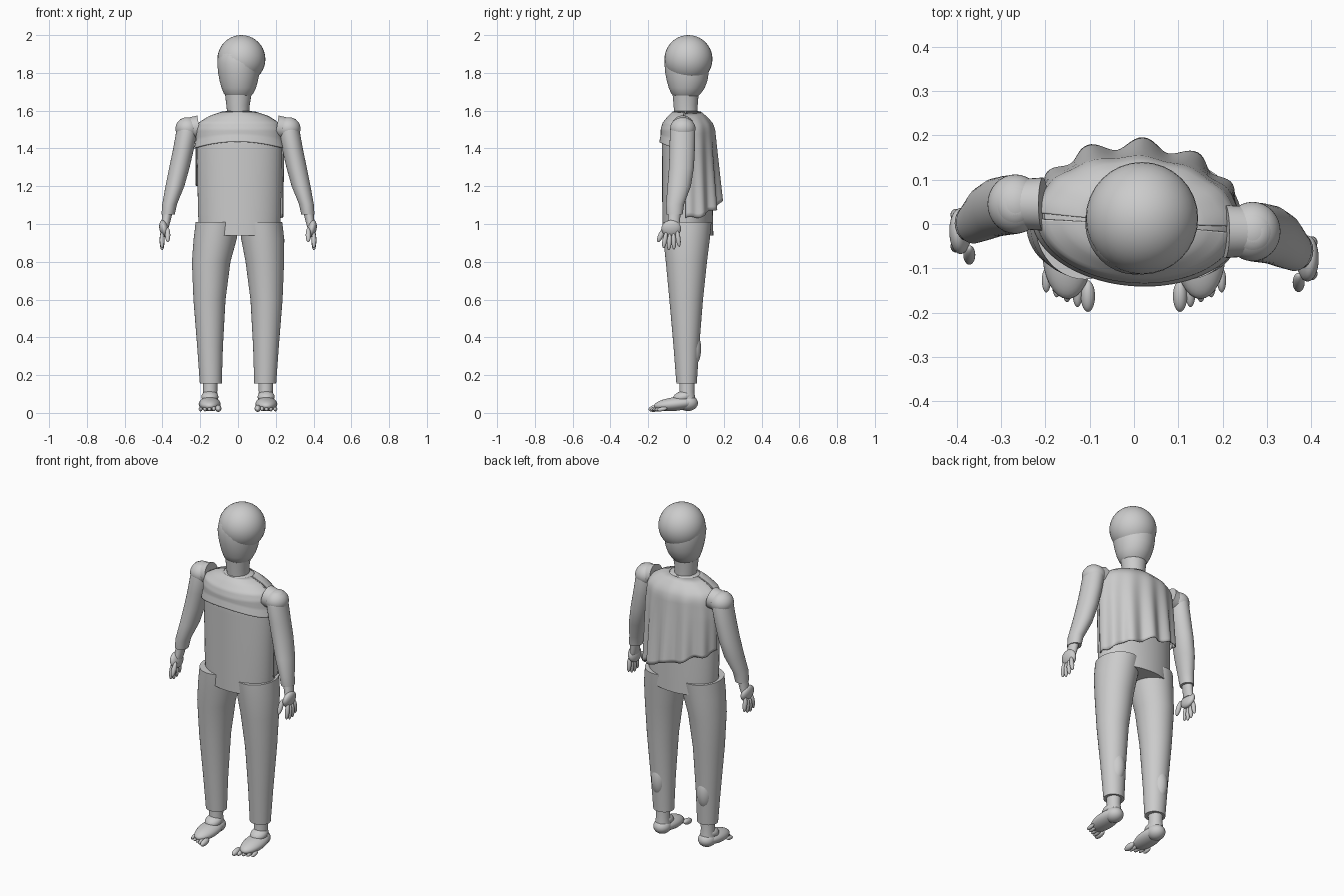
import bpy, bmesh, math
from mathutils import Vector, Matrix

if "Cube" in bpy.data.objects:
    bpy.data.objects.remove(bpy.data.objects["Cube"])

GREY = (0.6, 0.6, 0.6, 1)
mat = bpy.data.materials.new("light grey")
mat.use_nodes = True
mat.diffuse_color = GREY
mat.node_tree.nodes["Principled BSDF"].inputs["Base Color"].default_value = GREY


def finish(name, bm, angle=40):
    bmesh.ops.recalc_face_normals(bm, faces=bm.faces[:])
    mesh = bpy.data.meshes.new(name)
    bm.to_mesh(mesh)
    bm.free()
    obj = bpy.data.objects.new(name, mesh)
    bpy.context.collection.objects.link(obj)
    mesh.materials.append(mat)
    bpy.ops.object.select_all(action="DESELECT")
    obj.select_set(True)
    bpy.context.view_layer.objects.active = obj
    bpy.ops.object.shade_smooth_by_angle(angle=math.radians(angle))
    return obj


def ellipsoid(name, centre, radii, tilt=0, axis="X"):
    bm = bmesh.new()
    bmesh.ops.create_uvsphere(bm, u_segments=32, v_segments=20, radius=1)
    m = Matrix.Translation(centre) @ Matrix.Rotation(math.radians(tilt), 4, axis)
    bmesh.ops.transform(bm, matrix=m @ Matrix.Diagonal((*radii, 1)), verts=bm.verts[:])
    return finish(name, bm)


def loft(name, rings, turn=0, segments=48):
    """Skin level elliptical rings given as (x, y, z, rx, ry)."""
    bm = bmesh.new()
    loops = []
    spin = Matrix.Rotation(math.radians(turn), 3, "Z")
    for x, y, z, rx, ry in rings:
        loop = []
        for i in range(segments):
            a = math.tau * i / segments
            p = spin @ Vector((rx * math.cos(a), ry * math.sin(a), 0))
            loop.append(bm.verts.new(p + Vector((x, y, z))))
        loops.append(loop)
    for low, high in zip(loops, loops[1:]):
        for i in range(segments):
            j = (i + 1) % segments
            bm.faces.new((low[i], low[j], high[j], high[i]))
    bm.faces.new(loops[0])
    bm.faces.new(loops[-1])
    return finish(name, bm)


# Torso, running down between the tops of the legs
TURN = -4
TORSO = [(0.008, 0.01, 0.94, 0.212, 0.134), (0.008, 0.009, 1.05, 0.22, 0.134),
         (0.008, 0.006, 1.4, 0.226, 0.132), (0.006, 0.005, 1.5, 0.22, 0.132),
         (0.004, 0.005, 1.535, 0.207, 0.122), (0.004, 0.004, 1.57, 0.15, 0.093),
         (0.004, 0.003, 1.597, 0.07, 0.064)]
loft("torso", TORSO, TURN)


def torso_point(angle, z, offset):
    for a, b in zip(TORSO, TORSO[1:]):
        if z <= b[2]:
            break
    t = (z - a[2]) / (b[2] - a[2])
    x, y, _, rx, ry = [p + (q - p) * t for p, q in zip(a, b)]
    p = Vector(((rx + offset) * math.cos(angle), (ry + offset) * math.sin(angle), z))
    p.rotate(Matrix.Rotation(math.radians(TURN), 3, "Z"))
    return p + Vector((x, y, 0))


def cloth(name, start, end, bottom, offset):
    """Thin sheet draped on the torso between two angles."""
    bm = bmesh.new()
    cols, rows, top = 96, 24, 1.593
    grid = []
    for i in range(cols + 1):
        a = math.radians(start + (end - start) * i / cols)
        low = bottom(a)
        grid.append([bm.verts.new(torso_point(a, top + (low - top) * j / rows,
                                              offset(a, j / rows)))
                     for j in range(rows + 1)])
    for p, q in zip(grid, grid[1:]):
        for j in range(rows):
            bm.faces.new((p[j], q[j], q[j + 1], p[j + 1]))
    obj = finish(name, bm, 60)
    mod = obj.modifiers.new("thickness", "SOLIDIFY")
    mod.thickness = 0.005
    mod.offset = 0
    return obj


# Pleated back cloth with a slanted hem, and a short bib on the chest
def back_hem(a):
    return 1.115 - 0.085 * math.cos(a) + 0.008 * math.sin(9 * a)


def back_wave(a, t):
    middle = math.sin(a)
    return 0.006 + t * middle * (0.032 + 0.014 * math.cos(13 * (a - math.pi / 2)))


cloth("back_cloth", 2, 178, back_hem, back_wave)
cloth("chest_bib", 184, 356, lambda a: 1.4 + 0.035 * math.sin(a) ** 2,
      lambda a, t: 0.004 + 0.008 * max(0, (t - 0.75) * 4))

# Neck and head: a round skull set over a tapered face
loft("neck", [(0.002, 0, 1.58, 0.058, 0.062), (0, -0.002, 1.63, 0.062, 0.064),
              (0.002, -0.002, 1.7, 0.072, 0.07)])
loft("face", [(0.003, 0, 1.678, 0.066, 0.066), (0.003, 0, 1.69, 0.078, 0.078),
              (0.004, 0.004, 1.72, 0.091, 0.095), (0.004, 0.006, 1.76, 0.102, 0.108),
              (0.004, 0.005, 1.8, 0.109, 0.115), (0.003, 0.004, 1.85, 0.113, 0.118),
              (0.006, 0.005, 1.9, 0.108, 0.112), (0.01, 0.01, 1.95, 0.08, 0.085)])
ellipsoid("skull", (0.018, 0.013, 1.873), (0.127, 0.127, 0.127))

# Legs, calves and feet
for s, side in ((1, "left"), (-1, "right")):
    c = 0.005
    loft(side + "_trouser_leg", [
        (s * 0.144, 0.003, 0.155, 0.058, 0.054), (s * 0.148, 0.002, 0.35, 0.068, 0.068),
        (s * 0.151, 0.001, 0.6, 0.085, 0.089), (s * 0.142, 0.002, 0.8, 0.102, 0.109),
        (s * 0.126 + c, 0.003, 0.92, 0.114, 0.123), (s * 0.116 + c, 0.005, 1.01, 0.113, 0.13)])
    ellipsoid(side + "_calf", (s * 0.15, 0.03, 0.34), (0.045, 0.05, 0.1))
    loft(side + "_ankle", [(s * 0.147, 0.006, 0.06, 0.043, 0.046),
                           (s * 0.147, 0.005, 0.11, 0.037, 0.039),
                           (s * 0.147, 0.005, 0.2, 0.04, 0.042)])
    ellipsoid(side + "_heel", (s * 0.147, 0.01, 0.052), (0.048, 0.053, 0.042))
    ellipsoid(side + "_foot", (s * 0.15, -0.055, 0.047), (0.058, 0.115, 0.036), 6)
    ellipsoid(side + "_instep", (s * 0.149, -0.015, 0.085), (0.045, 0.055, 0.032), 14)
    for i in range(5):
        r = 0.016 if i == 0 else 0.012 - i * 0.0005
        ellipsoid(f"{side}_toe_{i + 1}",
                  (s * (0.104 + i * 0.0235), -0.163 + 0.009 * i, 0.024 - i * 0.001),
                  (r, 0.036 - i * 0.002, r * 1.1), 10)

# Arms and hands; the right side is set further back
for s, side, dy in ((1, "left", 0), (-1, "right", 0.062)):
    loft(side + "_sleeve", [
        (s * 0.37, -0.06 + dy, 1.05, 0.035, 0.042), (s * 0.362, -0.058 + dy, 1.105, 0.039, 0.048),
        (s * 0.334, -0.036 + dy, 1.2, 0.05, 0.062), (s * 0.31, -0.024 + dy, 1.3, 0.054, 0.066),
        (s * 0.288, -0.02 + dy, 1.4, 0.055, 0.067), (s * 0.272, -0.018 + dy, 1.49, 0.055, 0.067),
        (s * 0.27, -0.018 + dy, 1.53, 0.05, 0.058), (s * 0.268, -0.018 + dy, 1.555, 0.038, 0.038),
        (s * 0.268, -0.018 + dy, 1.562, 0.02, 0.02)])
    ellipsoid(side + "_shoulder", (s * 0.268, -0.017 + dy, 1.505), (0.063, 0.067, 0.06))
    bm = bmesh.new()
    m = (Matrix.Translation((s * 0.235, -0.017 + dy, 1.51))
         @ Matrix.Rotation(math.radians(-s * 80), 4, "Y"))
    bmesh.ops.create_cone(bm, cap_ends=True, segments=32, radius1=0.056, radius2=0.06,
                          depth=0.06, matrix=m)
    finish(side + "_sleeve_opening", bm)

    # Wrist, palm and digits
    loft(side + "_wrist", [(s * 0.388, -0.07 + dy, 0.985, 0.022, 0.035),
                           (s * 0.38, -0.064 + dy, 1.02, 0.024, 0.032),
                           (s * 0.37, -0.06 + dy, 1.08, 0.028, 0.034)])
    ellipsoid(side + "_palm", (s * 0.392, -0.078 + dy, 0.975), (0.024, 0.052, 0.046), s * 12, "Y")
    for i in range(4):
        ellipsoid(f"{side}_finger_{i + 1}",
                  (s * 0.402, -0.112 + dy + i * 0.0235, 0.915 + (0, -0.01, -0.006, 0.008)[i]),
                  (0.0125, 0.0125, 0.044), -10 + i * 6)
    ellipsoid(side + "_thumb", (s * 0.372, -0.132 + dy, 0.942), (0.0135, 0.014, 0.042), -25)
